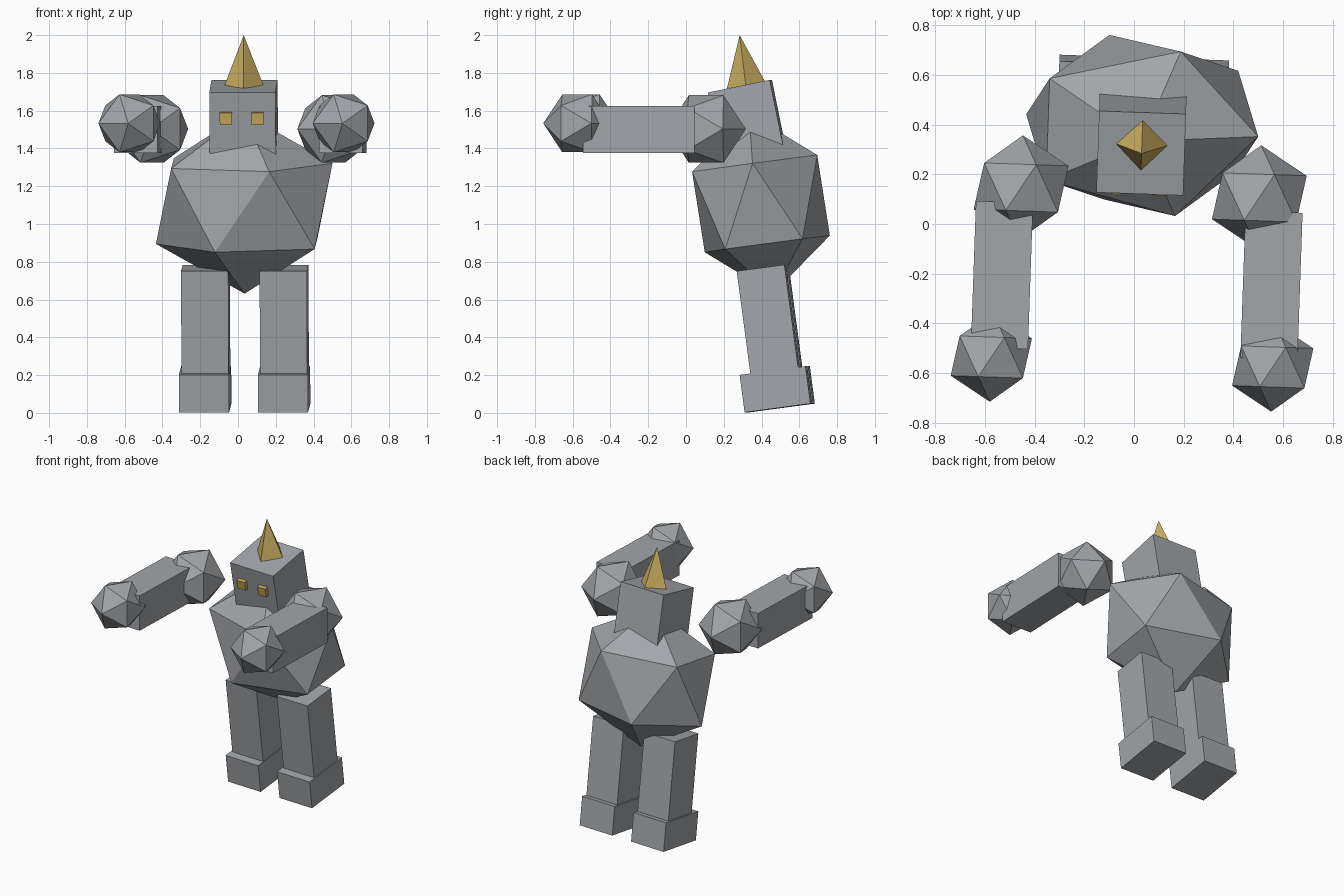
import bpy
from math import radians
from mathutils import Matrix, Vector

cube = bpy.data.objects.get("Cube")
if cube:
    bpy.data.objects.remove(cube, do_unlink=True)

YAW = -2      # whole figure turns slightly
LEAN = 7.6    # and leans forward


def material(name, rgb):
    m = bpy.data.materials.new(name)
    m.use_nodes = True
    m.diffuse_color = (*rgb, 1)
    m.node_tree.nodes["Principled BSDF"].inputs["Base Color"].default_value = (*rgb, 1)
    return m


stone = material("stone grey", (0.36, 0.38, 0.40))
gold = material("gold", (0.60, 0.43, 0.12))


def finish(name, loc, scale, pitch, mat):
    ob = bpy.context.object
    ob.name = name
    ob.scale = scale
    ob.rotation_euler = (radians(pitch), 0, radians(YAW))
    ob.location = loc
    ob.data.materials.append(mat)
    return ob


def box(name, loc, size, pitch, mat=stone):
    bpy.ops.mesh.primitive_cube_add(size=1)
    return finish(name, loc, size, pitch, mat)


def rock(name, loc, scale, pitch):
    bpy.ops.mesh.primitive_ico_sphere_add(subdivisions=1, radius=1)
    return finish(name, loc, scale, pitch, stone)


# Torso and head
rock("torso", (0.033, 0.397, 1.108), (0.524, 0.393, 0.481), LEAN)
HEAD_PITCH = 11.5
head_loc = Vector((0.03, 0.32, 1.558))
box("head", head_loc, (0.35, 0.335, 0.35), HEAD_PITCH)

# Horn, a four-sided spike on the crown
bpy.ops.mesh.primitive_cone_add(vertices=4, radius1=0.104, radius2=0, depth=0.27)
finish("horn", (0.031, 0.302, 1.866), (1, 1, 1), LEAN, gold)

# Eyes, placed in the head's own frame
head_frame = (Matrix.Translation(head_loc)
              @ Matrix.Rotation(radians(YAW), 4, "Z")
              @ Matrix.Rotation(radians(HEAD_PITCH), 4, "X"))
for side, x in (("left", 0.08), ("right", -0.088)):
    box(side + "_eye", head_frame @ Vector((x, -0.162, 0.037)),
        (0.064, 0.06, 0.064), HEAD_PITCH, gold)

# Limbs: arms reach straight forward, legs lean with the body
for side, s in (("left", 1), ("right", -1)):
    dy = -0.02 * s
    rock(side + "_shoulder", (0.025 + 0.48 * s, 0.127 + dy, 1.503), (0.21,) * 3, -90)
    box(side + "_arm", (0.011 + 0.543 * s, -0.226 + dy, 1.5), (0.23, 0.25, 0.59), -90)
    rock(side + "_hand", (-0.008 + 0.567 * s, -0.556 + dy, 1.533), (0.18,) * 3, -90)
    dy = -0.007 * s
    box(side + "_leg", (0.037 + 0.208 * s, 0.447 + dy, 0.46), (0.25, 0.255, 0.62), LEAN)
    box(side + "_foot", (0.035 + 0.209 * s, 0.483 + dy, 0.125), (0.265, 0.352, 0.2), LEAN)
